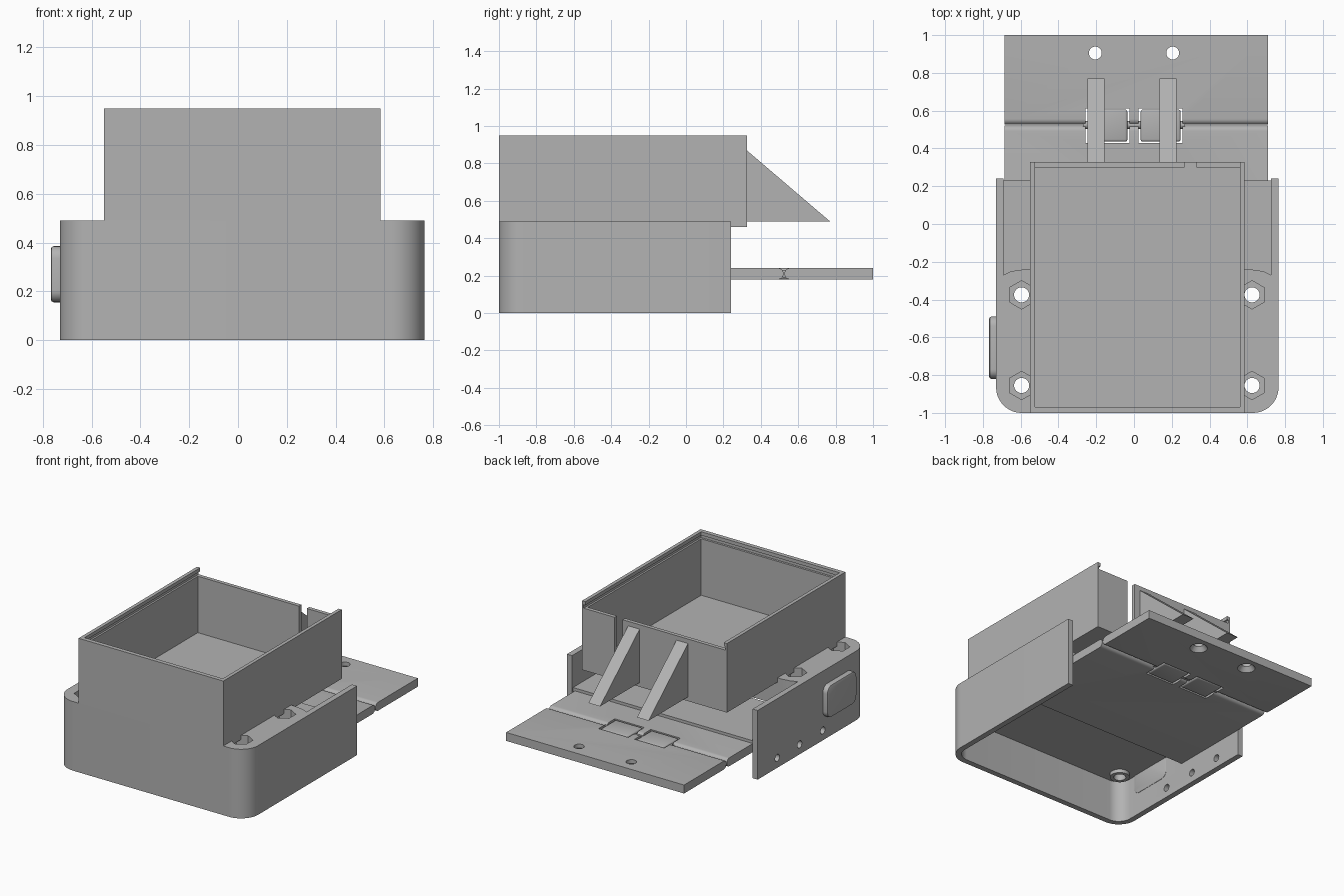
import bpy, bmesh, math
from mathutils import Matrix

cube = bpy.data.objects.get("Cube")
if cube:
    bpy.data.objects.remove(cube, do_unlink=True)

grey = bpy.data.materials.new("plain grey")
grey.use_nodes = True
colour = (0.45, 0.45, 0.45, 1)
grey.diffuse_color = colour
grey.node_tree.nodes["Principled BSDF"].inputs["Base Color"].default_value = colour


def finish(name, bm):
    bmesh.ops.recalc_face_normals(bm, faces=bm.faces)
    mesh = bpy.data.meshes.new(name)
    bm.to_mesh(mesh)
    bm.free()
    mesh.materials.append(grey)
    ob = bpy.data.objects.new(name, mesh)
    bpy.context.collection.objects.link(ob)
    return ob


def prism(name, points, low, high, axis="z"):
    """Extrude a closed profile along z, or a (y, z) profile along x."""
    bm = bmesh.new()
    place = (lambda a, b, c: (a, b, c)) if axis == "z" else (lambda a, b, c: (c, a, b))
    bottom = [bm.verts.new(place(a, b, low)) for a, b in points]
    top = [bm.verts.new(place(a, b, high)) for a, b in points]
    bm.faces.new(bottom)
    bm.faces.new(top)
    for i in range(len(points)):
        j = (i + 1) % len(points)
        bm.faces.new((bottom[i], bottom[j], top[j], top[i]))
    return finish(name, bm)


def box(name, x, y, z):
    return prism(name, [(x[0], y[0]), (x[1], y[0]), (x[1], y[1]), (x[0], y[1])], *z)


def cylinder(name, centre, r1, r2, depth, sides=32, axis="z"):
    bm = bmesh.new()
    turn = Matrix.Rotation(math.pi / 2, 4, "Y") if axis == "x" else Matrix()
    bmesh.ops.create_cone(bm, cap_ends=True, segments=sides, radius1=r1, radius2=r2,
                          depth=depth, matrix=Matrix.Translation(centre) @ turn)
    return finish(name, bm)


def activate(ob):
    bpy.ops.object.select_all(action="DESELECT")
    ob.select_set(True)
    bpy.context.view_layer.objects.active = ob


def cut(ob, cutter):
    cutter.hide_render = True
    mod = ob.modifiers.new("cut", "BOOLEAN")
    mod.operation = "DIFFERENCE"
    mod.solver = "EXACT"
    mod.object = cutter
    activate(ob)
    bpy.ops.object.modifier_apply(modifier=mod.name)
    bpy.data.objects.remove(cutter, do_unlink=True)


def bevel(ob, width, segments=4):
    mod = ob.modifiers.new("bevel", "BEVEL")
    mod.width = width
    mod.segments = segments
    activate(ob)
    bpy.ops.object.modifier_apply(modifier=mod.name)


def arc(cx, cy, r, start, end, steps=12):
    angles = [math.radians(start + (end - start) * i / steps) for i in range(steps + 1)]
    return [(cx + r * math.cos(a), cy + r * math.sin(a)) for a in angles]


def base_outline(inset, back):
    left, right, front, r = -0.73 + inset, 0.765 - inset, -1 + inset, 0.135 - inset
    return ([(left, back)] + arc(left + r, front + r, r, 180, 270)
            + arc(right - r, front + r, r, 270, 360) + [(right, back)])


# Lower housing: open below and at the back
base = prism("lower_housing", base_outline(0, 0.24), 0, 0.49)
cut(base, prism("inner_cutter", base_outline(0.04, 0.4), -0.1, 0.3))
recess = [(-0.69, 0.4), (-0.69, -0.27), (-0.65, -0.25), (-0.58, -0.24),
          (0.615, -0.24), (0.685, -0.25), (0.725, -0.27), (0.725, 0.4)]
cut(base, prism("recess_cutter", recess, 0.1, 0.6))

# Screw holes, nut pockets and bosses
for side, x in (("right", -0.595), ("left", 0.625)):
    for place, y in (("front", -0.855), ("rear", -0.375)):
        boss = cylinder(side + "_" + place + "_boss", (x, y, 0.29), 0.065, 0.065, 0.03)
        cut(boss, cylinder("boss_cutter", (x, y, 0.29), 0.04, 0.04, 0.2))
        cut(base, cylinder("hole_cutter", (x, y, 0.4), 0.04, 0.04, 0.5))
        cut(base, cylinder("nut_cutter", (x, y, 0.48), 0.075, 0.075, 0.12, 6))

# Small vents in the right wall
for y in (0.02, -0.23, -0.49):
    cut(base, cylinder("vent_cutter", (-0.71, y, 0.07), 0.025, 0.025, 0.2, 24, "x"))

# Raised rounded pad on the right wall
pad_profile = (arc(-0.54, 0.335, 0.05, 0, 90, 6) + arc(-0.77, 0.335, 0.05, 90, 180, 6)
               + arc(-0.77, 0.205, 0.05, 180, 270, 6) + arc(-0.54, 0.205, 0.05, 270, 360, 6))
pad = prism("side_pad", pad_profile, -0.767, -0.685, "x")
bevel(pad, 0.012, 2)

# Upper tray with a slide-in lid groove
tray = box("upper_tray", (-0.55, 0.585), (-1, 0.327), (0.46, 0.95))
cut(tray, box("tray_cutter", (-0.525, 0.56), (-0.97, 0.3), (0.5, 1.1)))
cut(tray, box("lid_cutter", (-0.525, 0.56), (-0.97, 0.5), (0.9, 1.1)))
cut(tray, box("groove_cutter", (-0.538, 0.573), (-0.985, 0.5), (0.9, 0.925)))
cut(tray, box("slot_cutter", (0.268, 0.33), (0.25, 0.5), (0.5, 1.1)))

# Triangular braces behind the tray
for name, x in (("right_brace", -0.245), ("left_brace", 0.135)):
    prism(name, [(0.325, 0.49), (0.77, 0.49), (0.325, 0.87)], x, x + 0.09, "x")

# Inner deck above the hinge plate
box("inner_deck", (-0.69, 0.725), (-0.3, 0.23), (0.235, 0.26))

# Two hinge leaves with rounded meeting edges
half = 0.03
inner = prism("inner_leaf", [(-0.33, 0.24), (-0.33, 0.18)]
              + arc(0.492, 0.21, half, -90, 90), -0.685, 0.71, "x")
outer = prism("outer_leaf", [(1, 0.18), (1, 0.24)]
              + arc(0.556, 0.21, half, 90, 270), -0.685, 0.71, "x")
for x in (-0.257, 0.025):
    for leaf in (inner, outer):
        cut(leaf, box("knuckle_cutter", (x, x + 0.232), (0.43, 0.612), (0.1, 0.3)))
for x in (-0.205, 0.205):
    cut(outer, cylinder("screw_cutter", (x, 0.905, 0.21), 0.034, 0.034, 0.2))
    cut(outer, cylinder("sink_cutter", (x, 0.905, 0.195), 0.06, 0.034, 0.035))

# Knuckle links and the pin through them
for name, x in (("right_knuckle", -0.247), ("left_knuckle", 0.035)):
    link = box(name, (x, x + 0.212), (0.436, 0.606), (0.18, 0.24))
    bevel(link, 0.012, 3)
cylinder("hinge_pin", (0, 0.524, 0.21), 0.02, 0.02, 0.54, 24, "x")

# Smooth curved walls while keeping edges sharp
bpy.ops.object.select_all(action="DESELECT")
for ob in bpy.context.scene.objects:
    if ob.type == "MESH":
        ob.select_set(True)
        bpy.context.view_layer.objects.active = ob
bpy.ops.object.shade_smooth_by_angle(angle=math.radians(30))
